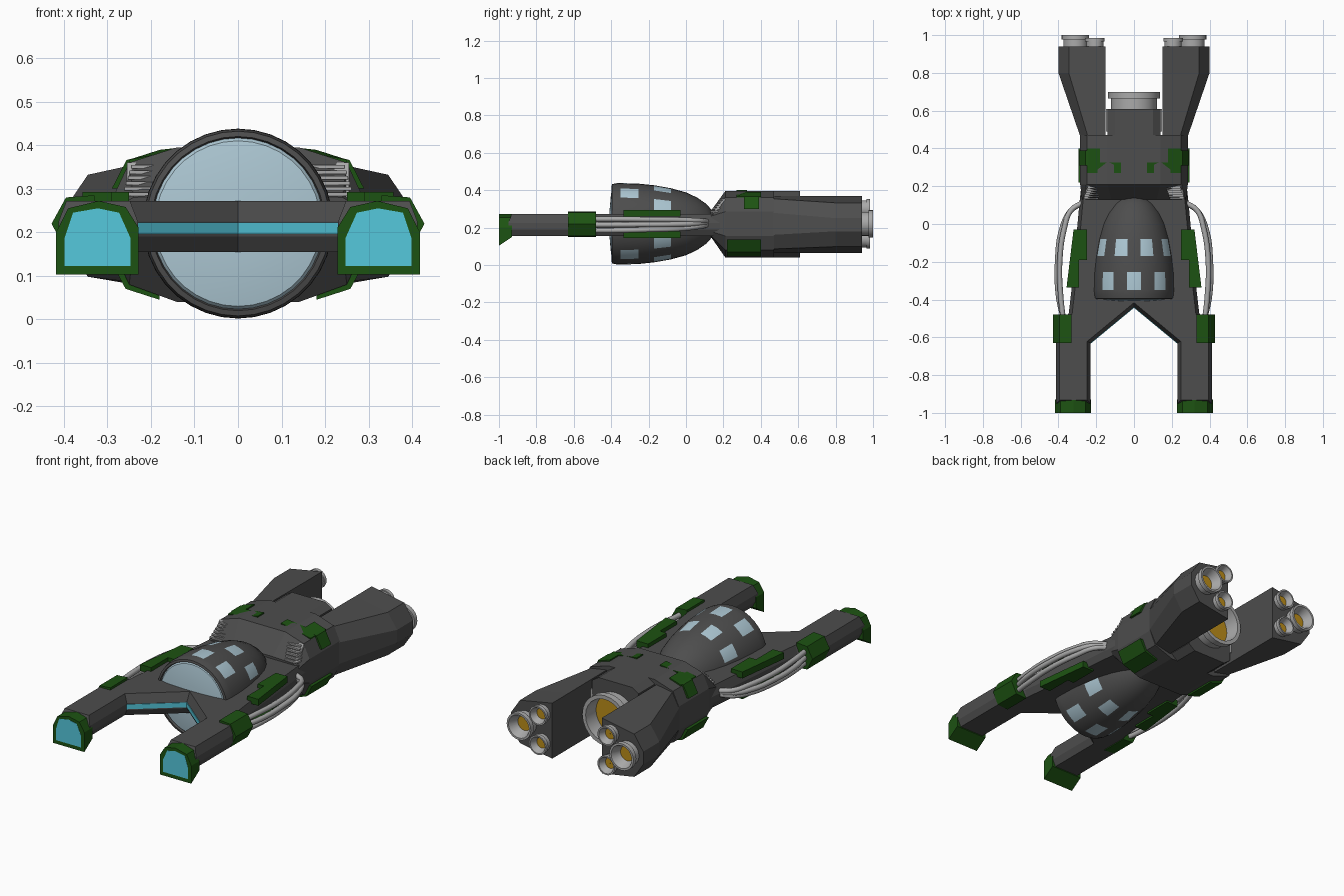
import bpy, bmesh, math
from mathutils import Vector

if "Cube" in bpy.data.objects:
    bpy.data.objects.remove(bpy.data.objects["Cube"])

ZC = 0.22  # height of the ship's centre line


def material(name, rgb):
    m = bpy.data.materials.new(name)
    m.diffuse_color = (*rgb, 1)
    m.use_nodes = True
    m.node_tree.nodes["Principled BSDF"].inputs["Base Color"].default_value = m.diffuse_color
    return m


DARK = material("dark_hull", (0.075, 0.075, 0.075))
GREEN = material("green_armour", (0.012, 0.085, 0.006))
CYAN = material("cyan_light", (0.09, 0.58, 0.72))
GLASS = material("pale_glass", (0.42, 0.58, 0.66))
GOLD = material("gold_glow", (0.5, 0.27, 0.01))
GREY = material("light_grey", (0.4, 0.4, 0.4))


def make(name, verts, faces, mats, mx=False, mz=False, pick=None, smooth=False):
    """Mesh object, optionally repeated across x = 0 and z = ZC."""
    bm = bmesh.new()
    for sx in ((1, -1) if mx else (1,)):
        for sz in ((1, -1) if mz else (1,)):
            vs = [bm.verts.new((x * sx, y, ZC + (z - ZC) * sz)) for x, y, z in verts]
            for i, f in enumerate(faces):
                face = bm.faces.new([vs[k] for k in f])
                face.material_index = pick(i) if pick else 0
    bmesh.ops.recalc_face_normals(bm, faces=bm.faces)
    me = bpy.data.meshes.new(name)
    bm.to_mesh(me)
    bm.free()
    ob = bpy.data.objects.new(name, me)
    bpy.context.collection.objects.link(ob)
    for m in mats:
        me.materials.append(m)
    if smooth:
        bpy.ops.object.select_all(action='DESELECT')
        ob.select_set(True)
        bpy.context.view_layer.objects.active = ob
        bpy.ops.object.shade_smooth_by_angle(angle=math.radians(35))
    return ob


def loft(name, rings, mat, **kw):
    """Skin through closed rings of equal length, capped at both ends."""
    n = len(rings[0])
    verts = [p for r in rings for p in r]
    faces = [(a * n + k, a * n + (k + 1) % n, (a + 1) * n + (k + 1) % n, (a + 1) * n + k)
             for a in range(len(rings) - 1) for k in range(n)]
    faces += [tuple(range(n)), tuple(range((len(rings) - 1) * n, len(rings) * n))]
    return make(name, verts, faces, [mat], **kw)


def section(pts, y, both=False):
    """(x, z) points placed at y; both adds the mirrored half."""
    r = [(x, y, z) for x, z in pts]
    return r + [(-x, y, z) for x, z in reversed(pts)] if both else r


def turn(name, prof, mats, cx=0, cz=ZC, n=36, pick=None, **kw):
    """Revolve (radius, y) points round an axis along y; angle 0 is up."""
    verts = [(cx + r * math.sin(math.tau * k / n), y, cz + r * math.cos(math.tau * k / n))
             for r, y in prof for k in range(n)]
    faces = [(a * n + k, a * n + (k + 1) % n, (a + 1) * n + (k + 1) % n, (a + 1) * n + k)
             for a in range(len(prof) - 1) for k in range(n)]
    fn = (lambda i: pick(i // n, i % n)) if pick else None
    return make(name, verts, faces, mats, pick=fn, smooth=True, **kw)


def box(name, x0, x1, y0, y1, z0, z1, mat, **kw):
    q = [(x0, y0), (x1, y0), (x1, y1), (x0, y1)]
    return loft(name, [[(x, y, z) for x, y in q] for z in (z0, z1)], mat, **kw)


def inset(pts, d):
    """Mitred inward offset of a counter-clockwise outline."""
    out = []
    for i, p in enumerate(pts):
        p, a, b = Vector(p), Vector(pts[i - 1]), Vector(pts[(i + 1) % len(pts)])
        u, v = (p - a).normalized(), (b - p).normalized()
        n1, n2 = Vector((-u.y, u.x)), Vector((-v.y, v.x))
        out.append(p + (n1 + n2) * d / (1 + n1.dot(n2)))
    return out


# Forked main deck with bevelled rim
half = [(0.23, -0.63), (0.23, -0.95), (0.412, -0.95), (0.412, -0.6), (0.345, -0.47),
        (0.33, -0.34), (0.29, 0.1), (0.275, 0.24)]
outline = [(0, -0.44)] + half + [(-x, y) for x, y in reversed(half)]
loft("forked_deck", [[(p[0], p[1], z) for p in inset(outline, d)] for z, d in
                     ((0.155, 0.018), (0.19, 0), (0.225, 0), (0.272, 0.018))], DARK)

# Cyan light strip in the notch
strip = [(0, -0.43), (0, -0.444), (0.23, -0.634), (0.23, -0.62)]
loft("notch_light", [[(x, y, z) for x, y in strip] for z in (0.196, 0.222)], CYAN, mx=True)

# Cockpit shell with window panes
shell = [(0.196, -0.385), (0.2, -0.398), (0.212, -0.395), (0.217, -0.37), (0.218, -0.35),
         (0.215, -0.255), (0.206, -0.17), (0.19, -0.08), (0.168, 0), (0.14, 0.06),
         (0.105, 0.11), (0.065, 0.145), (0.001, 0.16)]


def pane(row, k):
    a = ((k + 0.5) * 10 + 180) % 360 - 180
    a = abs(a) if abs(a) < 90 else 180 - abs(a)
    if row == 4:
        return int(a < 10 or 30 < a < 50)
    return int(row == 6 and (10 < a < 30 or 50 < a < 70))


turn("cockpit_shell", shell, [DARK, GLASS], pick=pane)
turn("cockpit_glass", [(0.198, -0.385), (0.19, -0.395), (0.15, -0.402), (0.08, -0.408),
                       (0.001, -0.41)], [GLASS])

# Rear hull
full = [(0.14, 0.395), (0.25, 0.36), (0.285, 0.285), (0.285, 0.155), (0.25, 0.08), (0.14, 0.04)]
neck = [(0.12, 0.285), (0.24, 0.28), (0.275, 0.26), (0.275, 0.18), (0.24, 0.16), (0.12, 0.155)]
loft("rear_hull", [section(neck, 0.13, True), section(full, 0.21, True),
                   section(full, 0.47, True)], DARK)
core = [(0.1, 0.395), (0.14, 0.37), (0.14, 0.07), (0.1, 0.04)]
loft("engine_core", [section(core, y, True) for y in (0.4, 0.61)], DARK)
box("core_side_vent", 0.135, 0.149, 0.49, 0.61, 0.12, 0.32, GREY, mx=True)

# Engine pods
pod_a = [(0.15, 0.37), (0.24, 0.355), (0.28, 0.28), (0.28, 0.16), (0.24, 0.085), (0.15, 0.065)]
pod_b = [(0.15, 0.368), (0.345, 0.332), (0.4, 0.25), (0.4, 0.18), (0.345, 0.098), (0.15, 0.065)]
loft("engine_pod", [section(pod_a, 0.45), section(pod_b, 0.8), section(pod_b, 0.94)],
     DARK, mx=True)


# Nozzles, each with a glowing bottom
def nozzle(name, cx, cz, r, y0, y1, **kw):
    m = y1 - (y1 - y0) * 0.35
    turn(name, [(r * 0.88, y0), (r * 0.88, m), (r, m), (r, y1), (r * 0.85, y1),
                (r * 0.55 if r < 0.1 else r * 0.8, y0 + 0.02), (0.001, y0 + 0.02)],
         [GREY, GOLD], cx, cz, 24, pick=lambda row, k: int(row == 5), **kw)


nozzle("main_nozzle", 0, ZC, 0.137, 0.6, 0.70)
nozzle("large_nozzle", 0.31, ZC, 0.073, 0.93, 1.0, mx=True)
nozzle("small_nozzle", 0.207, 0.3, 0.052, 0.93, 0.985, mx=True, mz=True)

# Slatted vents on the hull shoulders
for i in range(6):
    t = i / 5
    y, z, x = 0.14 + 0.055 * t, 0.287 + 0.064 * t, 0.19 - 0.02 * t
    box(f"vent_slat_{i + 1}", x, x + 0.075, y - 0.008, y + 0.03, z - 0.004, z + 0.004,
        GREY, mx=True)
loft("vent_back", [[(x, 0.14, 0.275), (x, 0.205, 0.36), (x, 0.21, 0.345), (x, 0.15, 0.27)]
                   for x in (0.17, 0.255)], GREY, mx=True)

# Green fork tips with cyan lamp faces
tip = [(0.228, 0.21), (0.258, 0.258), (0.32, 0.272), (0.39, 0.255), (0.418, 0.2)]
loft("fork_tip", [section(tip + [(0.418, b), (0.228, b)], y)
                  for y, b in ((-0.93, 0.15), (-1, 0.103))], GREEN, mx=True)
lamp = [(0.247, 0.187), (0.273, 0.245), (0.322, 0.255), (0.379, 0.245), (0.398, 0.187),
        (0.398, 0.123), (0.247, 0.123)]
loft("fork_lamp", [section(lamp, y) for y in (-0.99, -1.001)], CYAN, mx=True)

# Green clamps on the forks
clamp = [(0.33, 0.285), (0.395, 0.28), (0.428, 0.22), (0.395, 0.155), (0.33, 0.15)]
loft("fork_clamp", [section(clamp, y) for y in (-0.63, -0.48)], GREEN, mx=True)

# Green armour plates, above and below
arm = [(0.25, -0.03), (0.25, -0.19), (0.29, -0.19), (0.29, -0.335), (0.357, -0.335), (0.32, -0.03)]
loft("arm_armour", [[(x, y, z) for x, y in arm] for z in (0.258, 0.293)], GREEN, mx=True)
loft("arm_armour_lower", [[(x, y, z) for x, y in arm] for z in (0.145, 0.18)], GREEN, mx=True)
plate = [(0.07, 0.27), (0.25, 0.27), (0.25, 0.4), (0.18, 0.4), (0.18, 0.325), (0.07, 0.325)]
loft("hull_armour", [[(x, y, 0.395 - max(0, x - 0.14) * 0.32 + d) for x, y in plate]
                     for d in (-0.02, 0.007)], GREEN, mx=True)
side = [(0.24, 0.37), (0.256, 0.366), (0.29, 0.3), (0.275, 0.3)]
loft("side_armour", [section(side, y) for y in (0.31, 0.39)], GREEN, mx=True)
low = [(0.18, 0.065), (0.18, 0.045), (0.258, 0.07), (0.293, 0.135), (0.275, 0.135)]
loft("belly_armour", [section(low, y) for y in (0.22, 0.4)], GREEN, mx=True)

# Bowed cables from the clamps back to the hull
for i, dz in enumerate((0.03, 0.0, -0.03)):
    cu = bpy.data.curves.new(f"cable_{i + 1}", 'CURVE')
    cu.dimensions = '3D'
    cu.bevel_depth, cu.bevel_resolution, cu.resolution_u = 0.014, 2, 8
    cu.materials.append(GREY)
    bow = -0.012 * abs(i - 1)
    path = [(0.375, -0.5, 1), (0.4 + bow, -0.38, 1), (0.405 + bow, -0.2, 0.9),
            (0.38 + bow, -0.02, 0.75), (0.335, 0.07, 0.5), (0.27, 0.115, 0.3)]
    for sx in (1, -1):
        sp = cu.splines.new('BEZIER')
        sp.bezier_points.add(len(path) - 1)
        for bp, (x, y, s) in zip(sp.bezier_points, path):
            bp.co = (x * sx, y, 0.215 + dz * s + 0.012 * (1 - s))
            bp.handle_left_type = bp.handle_right_type = 'AUTO'
    bpy.context.collection.objects.link(bpy.data.objects.new(f"cable_{i + 1}", cu))
